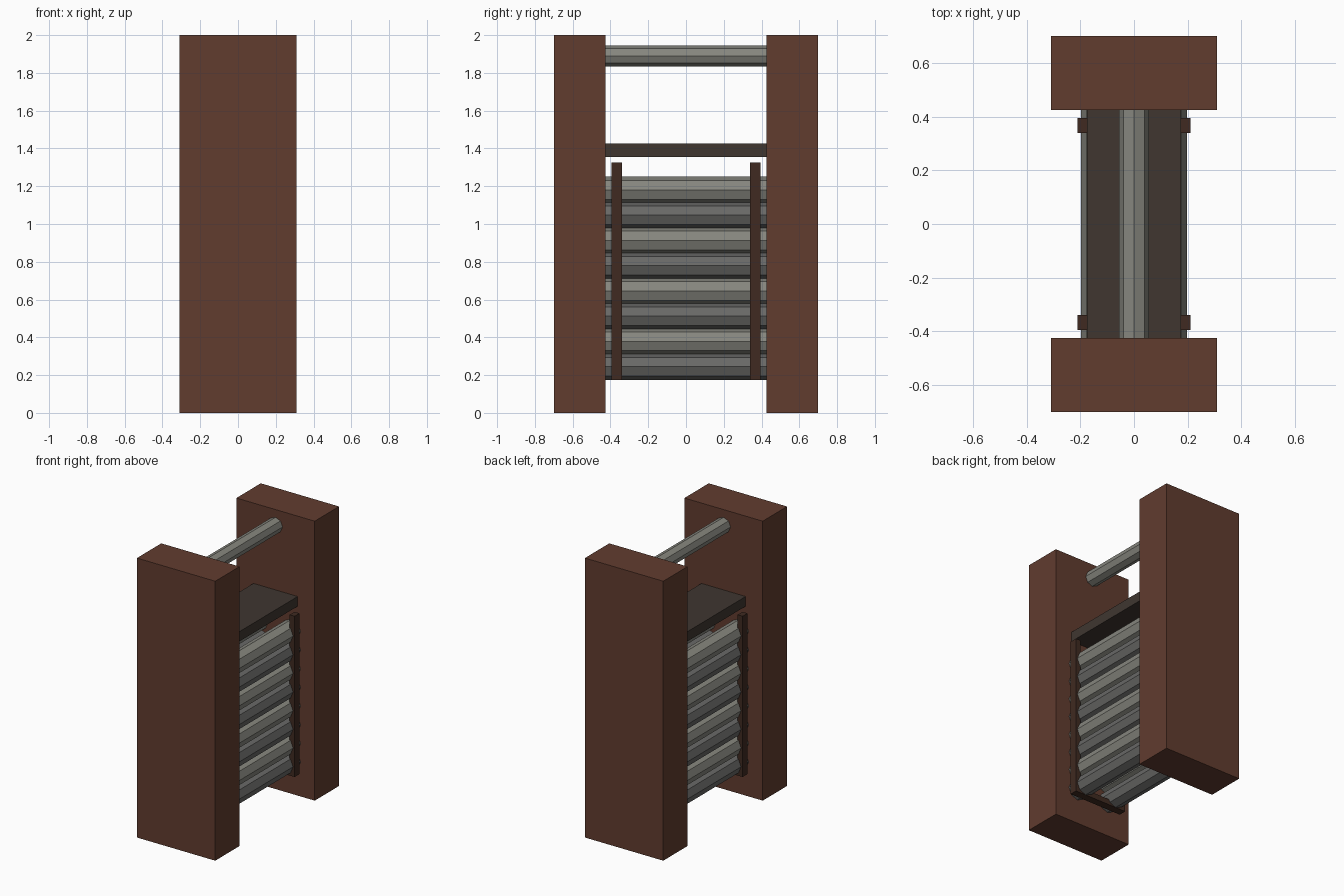
import bpy
from math import pi

if "Cube" in bpy.data.objects:
    bpy.data.objects.remove(bpy.data.objects["Cube"])


def material(name, rgb):
    m = bpy.data.materials.new(name)
    m.diffuse_color = (*rgb, 1)
    m.use_nodes = True
    m.node_tree.nodes["Principled BSDF"].inputs["Base Color"].default_value = m.diffuse_color
    return m


BRICK = material("brown_wall", (0.12, 0.045, 0.028))
LIGHT = material("light_steel", (0.24, 0.24, 0.21))
STEEL = material("dark_steel", (0.14, 0.14, 0.135))
PLATE = material("dark_plate", (0.05, 0.037, 0.03))
RAIL = material("dark_rail", (0.05, 0.023, 0.015))


def box(name, x, y, z, mat):
    """Box from (min, max) ranges."""
    bpy.ops.mesh.primitive_cube_add(
        size=1, location=[(a + b) / 2 for a, b in (x, y, z)])
    o = bpy.context.object
    o.name = name
    o.scale = [b - a for a, b in (x, y, z)]
    bpy.ops.object.transform_apply(location=False, rotation=False, scale=True)
    o.data.materials.append(mat)


def bar(name, x, z, radius, mat):
    """Eight-sided bar spanning between the walls, one corner up."""
    bpy.ops.mesh.primitive_cylinder_add(
        vertices=8, radius=radius, depth=0.85,
        location=(x, 0, z), rotation=(pi / 2, 0, 0))
    o = bpy.context.object
    o.name = name
    o.data.materials.append(mat)


def span(sign, near, far):
    return tuple(sorted((sign * near, sign * far)))


for s in (-1, 1):
    # end walls
    box("end_wall", (-0.31, 0.31), span(s, 0.425, 0.70), (0, 2), BRICK)
    # upright rails and the cross piece joining them at the bottom
    for t in (-1, 1):
        box("upright_rail", span(t, 0.17, 0.21), span(s, 0.34, 0.395),
            (0.175, 1.325), RAIL)
    box("bottom_rail", (-0.17, 0.17), span(s, 0.34, 0.395),
        (0.175, 0.215), RAIL)
    # column of stacked bars
    for i in range(8):
        bar("stacked_bar", s * 0.128, 0.245 + i * 0.1336, 0.07,
            LIGHT if i % 2 else STEEL)

# shelf and top bar
box("shelf", (-0.175, 0.175), (-0.425, 0.425), (1.355, 1.425), PLATE)
bar("top_bar", 0, 1.89, 0.055, LIGHT)
